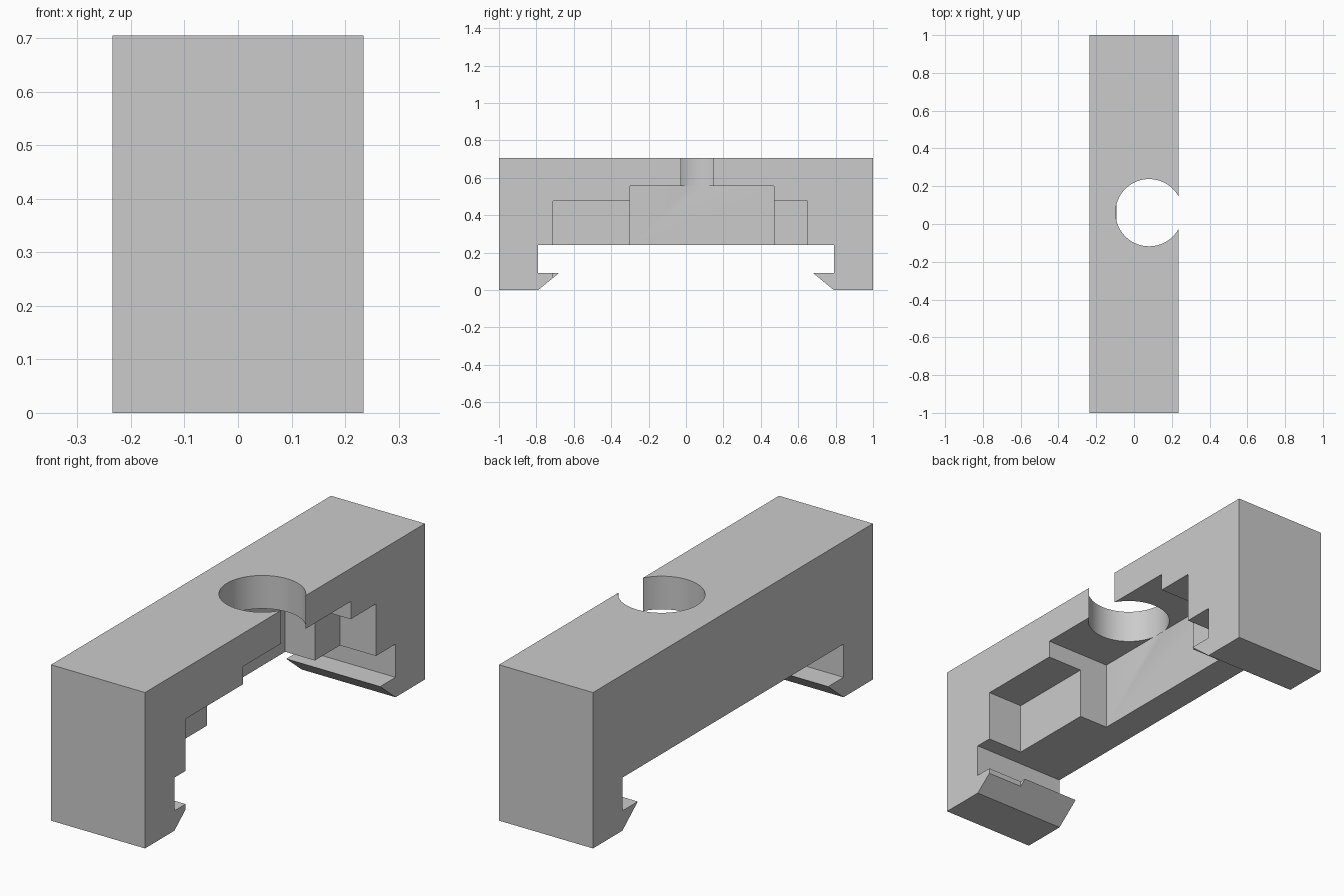
import bpy
import bmesh

cube = bpy.data.objects.get("Cube")
if cube:
    bpy.data.objects.remove(cube, do_unlink=True)

HALF_WIDTH = 0.235
HEIGHT = 0.705

grey = bpy.data.materials.new("plain_grey")
grey.use_nodes = True
COLOUR = (0.6, 0.6, 0.6, 1)
grey.diffuse_color = COLOUR
grey.node_tree.nodes["Principled BSDF"].inputs["Base Color"].default_value = COLOUR


def prism(name, profile, x0, x1):
    """Extrude a (y, z) profile along x."""
    bm = bmesh.new()
    face = bm.faces.new([bm.verts.new((x0, y, z)) for y, z in profile])
    result = bmesh.ops.extrude_face_region(bm, geom=[face])
    moved = [v for v in result["geom"] if isinstance(v, bmesh.types.BMVert)]
    bmesh.ops.translate(bm, verts=moved, vec=(x1 - x0, 0, 0))
    bmesh.ops.recalc_face_normals(bm, faces=bm.faces)
    mesh = bpy.data.meshes.new(name)
    bm.to_mesh(mesh)
    bm.free()
    obj = bpy.data.objects.new(name, mesh)
    bpy.context.collection.objects.link(obj)
    mesh.materials.append(grey)
    return obj


def box(name, x0, y0, y1, z1):
    """Pocket cutter that runs out below and through the open side."""
    return prism(name, [(y0, -0.1), (y1, -0.1), (y1, z1), (y0, z1)], x0, 0.4)


def cut(target, cutter):
    mod = target.modifiers.new(cutter.name, "BOOLEAN")
    mod.operation = "DIFFERENCE"
    mod.solver = "EXACT"
    mod.object = cutter
    cutter.hide_render = True
    bpy.context.view_layer.objects.active = target
    bpy.ops.object.modifier_apply(modifier=mod.name)
    bpy.data.objects.remove(cutter, do_unlink=True)


# Bridge body with two legs ending in snap hooks
half = [(1, HEIGHT), (1, 0), (0.79, 0), (0.68, 0.09), (0.79, 0.09), (0.79, 0.24)]
outline = half + [(-y, z) for y, z in reversed(half)]
body = prism("clip_body", outline, -HALF_WIDTH, HALF_WIDTH)

# Stepped pocket open to the side and below
cut(body, box("shallow_pocket", 0.055, -0.71, 0.65, 0.475))
cut(body, box("deep_pocket", -0.093, -0.30, 0.47, 0.555))

# Round hole breaking through the open side
bpy.ops.mesh.primitive_cylinder_add(vertices=96, radius=0.178, depth=0.3,
                                    location=(0.08, 0.06, 0.705))
hole = bpy.context.object
hole.name = "round_hole"
hole.data.materials.append(grey)
cut(body, hole)

# Smooth the hole wall, keep every other edge sharp
bpy.ops.object.select_all(action="DESELECT")
body.select_set(True)
bpy.context.view_layer.objects.active = body
bpy.ops.object.shade_smooth_by_angle(angle=0.5)
